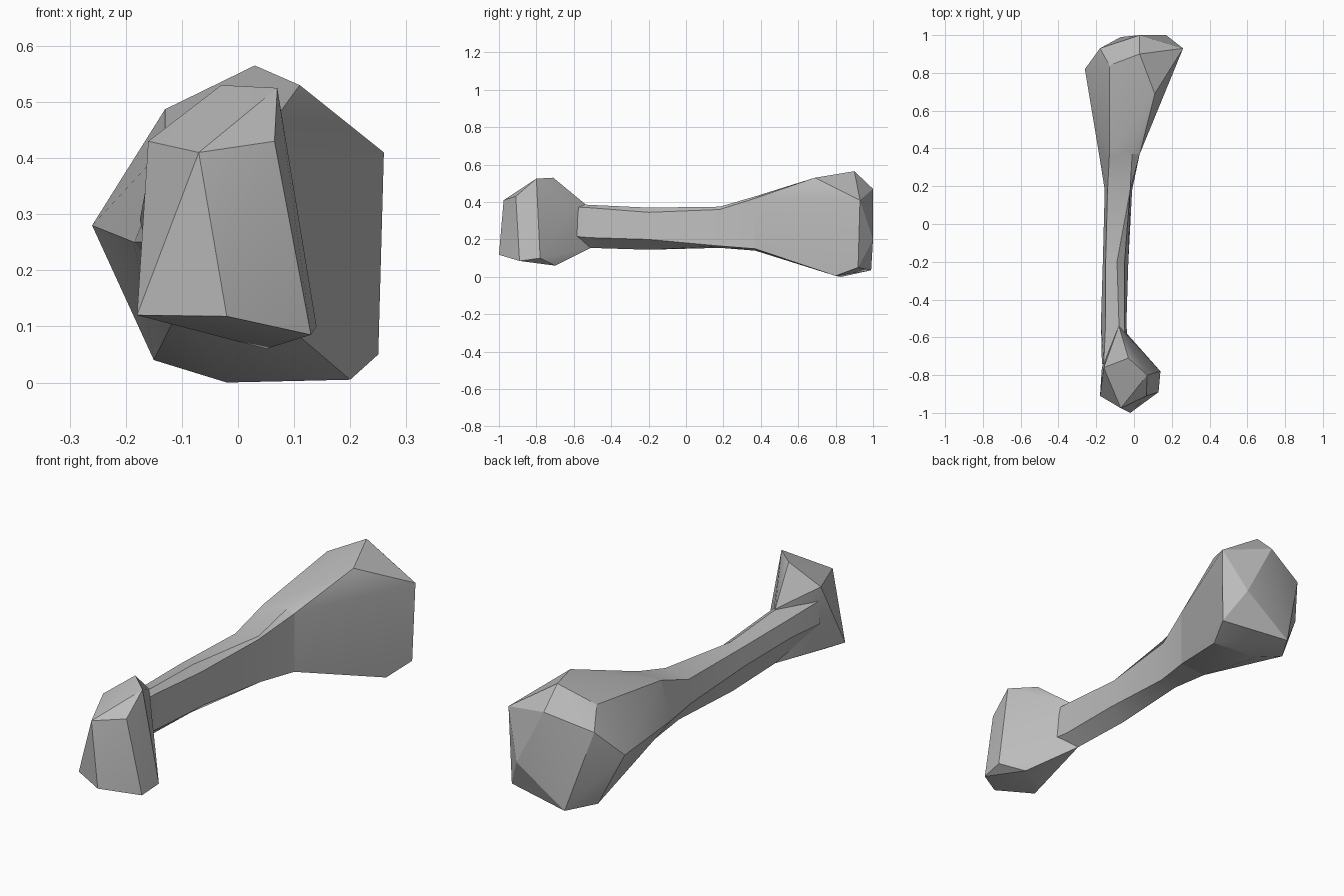
import bpy
import bmesh

cube = bpy.data.objects.get("Cube")
if cube:
    bpy.data.objects.remove(cube, do_unlink=True)

# One plain grey material for the whole bone
GREY = (0.5, 0.5, 0.5, 1.0)
bone_grey = bpy.data.materials.new("bone_grey")
bone_grey.use_nodes = True
bone_grey.diffuse_color = GREY
shader = bone_grey.node_tree.nodes["Principled BSDF"]
shader.inputs["Base Color"].default_value = GREY
shader.inputs["Roughness"].default_value = 0.8


def finish(name, bm):
    """Turn a bmesh into a shaded object with the bone material."""
    bmesh.ops.recalc_face_normals(bm, faces=bm.faces[:])
    mesh = bpy.data.meshes.new(name)
    bm.to_mesh(mesh)
    bm.free()
    mesh.materials.append(bone_grey)
    obj = bpy.data.objects.new(name, mesh)
    bpy.context.collection.objects.link(obj)
    bpy.ops.object.select_all(action="DESELECT")
    obj.select_set(True)
    bpy.context.view_layer.objects.active = obj
    bpy.ops.object.shade_smooth_by_angle(angle=0.4)
    return obj


def faceted_hull(name, points):
    """Wrap a chiselled knob around its corner points."""
    bm = bmesh.new()
    for point in points:
        bm.verts.new(point)
    result = bmesh.ops.convex_hull(bm, input=bm.verts[:])
    spare = set(result["geom_interior"]) | set(result["geom_unused"])
    loose = [item for item in spare if isinstance(item, bmesh.types.BMVert)]
    bmesh.ops.delete(bm, geom=loose, context="VERTS")
    return finish(name, bm)


def loft(name, sections):
    """Skin a row of (y, outline) sections and close both ends."""
    bm = bmesh.new()
    rings = [[bm.verts.new((x, y, z)) for x, z in outline]
             for y, outline in sections]
    for ring, following in zip(rings, rings[1:]):
        count = len(ring)
        for i in range(count):
            j = (i + 1) % count
            bm.faces.new((ring[i], ring[j], following[j], following[i]))
    bm.faces.new(rings[0])
    bm.faces.new(rings[-1])
    return finish(name, bm)


# Shaft outlines: bottom, lower right, upper right, ridge, upper left, left
neck = [(-.1, .18), (-.03, .23), (-.05, .38), (-.08, .4), (-.16, .37), (-.17, .27)]
front = [(-.1, .155), (-.04, .21), (-.05, .37), (-.08, .385), (-.15, .36), (-.175, .29)]
middle = [(-.1, .145), (-.03, .2), (-.05, .345), (-.09, .37), (-.15, .36), (-.165, .28)]
rear = [(-.09, .155), (-.01, .165), (-.02, .36), (-.02, .375), (-.14, .355), (-.155, .25)]
flare = [(-.1, .14), (.03, .15), (.03, .42), (-.01, .43), (-.13, .42), (-.185, .25)]
loft("shaft", [(-.74, neck), (-.52, front), (-.2, middle), (.18, rear), (.37, flare)])

# Small front knob: crown, brow, flared foot, then the neck behind it
crown = [(.07, -.8, .525), (-.03, -.71, .53), (-.16, -.76, .43)]
brow = [(-.07, -.975, .41), (.065, -.91, .43), (.1, -.85, .27)]
foot = [(-.18, -.91, .12), (-.02, -1, .118), (.13, -.89, .085),
        (.14, -.78, .1), (.05, -.7, .06), (-.14, -.82, .115)]
nape = [(-.08, -.54, .39), (-.045, -.58, .37), (-.05, -.62, .21), (-.1, -.51, .155),
        (-.17, -.76, .27)]
faceted_hull("front_knob", crown + brow + foot + nape)

# Large rear head: starts on the last shaft outline and widens to the end
top = [(.11, .69, .53), (.03, .9, .565), (-.13, .84, .487)]
sides = [(.26, .93, .41), (.25, .92, .05), (-.26, .82, .28), (-.18, .93, .405)]
end = [(.03, 1, .47), (.17, 1, .2), (-.07, .99, .035)]
base = [(.2, .8, .005), (-.02, .83, 0), (-.15, .86, .04)]
seam = [(x, .37, z) for x, z in flare]
faceted_hull("rear_head", top + sides + end + base + seam)
